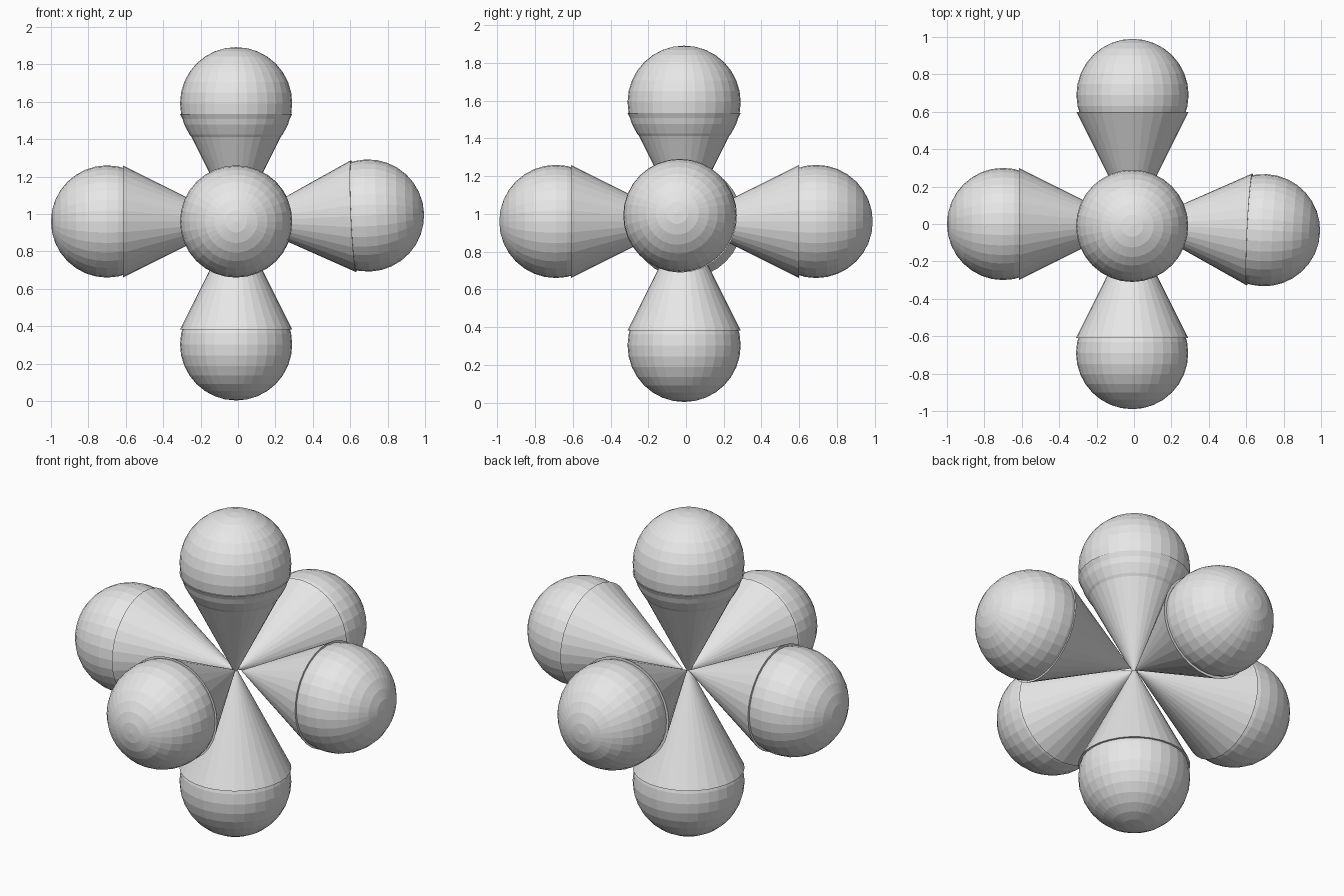
import bpy
from mathutils import Vector

if "Cube" in bpy.data.objects:
    bpy.data.objects.remove(bpy.data.objects["Cube"])

grey = bpy.data.materials.new("light_grey")
grey.diffuse_color = (0.8, 0.8, 0.8, 1)
grey.use_nodes = True
grey.node_tree.nodes["Principled BSDF"].inputs["Base Color"].default_value = grey.diffuse_color

RADIUS, LENGTH = 0.3, 0.6


def finish(name):
    ob = bpy.context.object
    ob.name = name
    ob.data.materials.append(grey)
    return ob


def arm(name, tip, ball):
    """Cone with its point at tip, opening towards a faceted ball."""
    tip, ball = Vector(tip), Vector(ball)
    d = (ball - tip).normalized()
    rot = d.to_track_quat('Z', 'Y').to_euler()
    # cone: wide end outwards
    bpy.ops.mesh.primitive_cone_add(vertices=32, radius1=0, radius2=RADIUS, depth=LENGTH,
                                    location=tip + d * LENGTH / 2, rotation=rot)
    finish(name + "_cone")
    # ball resting in the open end, poles along the arm
    bpy.ops.mesh.primitive_uv_sphere_add(segments=32, ring_count=16, radius=RADIUS,
                                         location=ball, rotation=rot)
    finish(name + "_ball")


# six arms meeting at the middle
arm("top", (-0.01, -0.01, 0.935), (-0.01, -0.01, 1.592))
arm("bottom", (-0.01, -0.01, 0.982), (-0.01, -0.01, 0.303))
arm("left", (-0.015, 0.0, 0.96), (-0.70, 0.0, 0.96))
arm("right", (0.02, 0.0, 0.961), (0.695, -0.033, 0.992))
arm("front", (-0.01, -0.01, 0.96), (-0.01, -0.69, 0.96))
arm("back", (-0.008, 0.0, 0.96), (-0.008, 0.69, 0.96))
